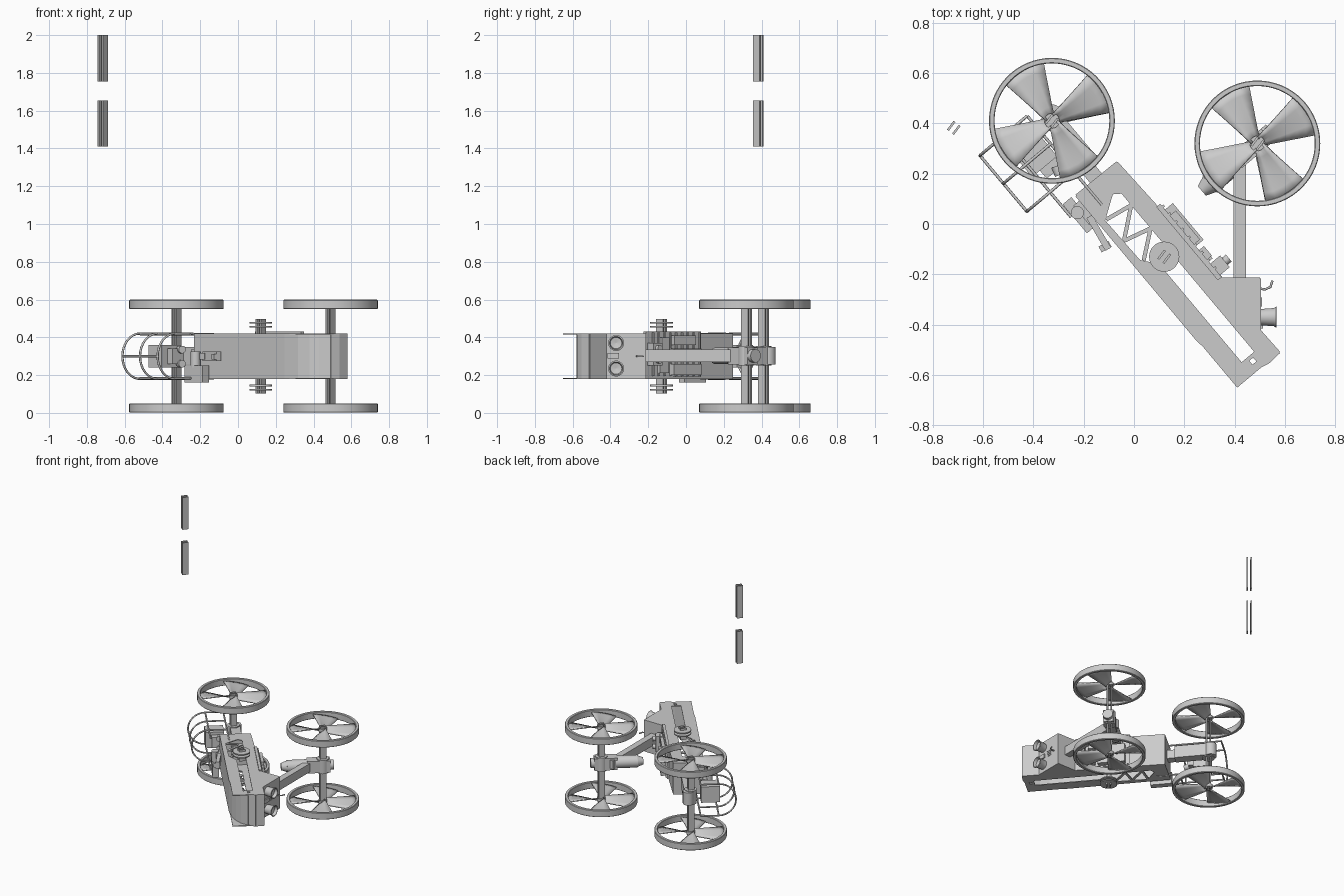
import bpy, bmesh, math
from mathutils import Vector, Matrix

if "Cube" in bpy.data.objects:
    bpy.data.objects.remove(bpy.data.objects["Cube"])

A = math.radians(-50)                      # body axis direction in plan
U = Vector((math.cos(A), math.sin(A), 0))
V = Vector((-math.sin(A), math.cos(A), 0))
O = Vector((-0.23, 0.113, 0))
Z0, Z1, ZM = 0.18, 0.42, 0.30


def loc(u, v, z=0):
    return O + U * u + V * v + Vector((0, 0, z))


def finish(bm, name, smooth=False):
    bmesh.ops.recalc_face_normals(bm, faces=bm.faces)
    me = bpy.data.meshes.new(name)
    bm.to_mesh(me)
    bm.free()
    ob = bpy.data.objects.new(name, me)
    bpy.context.collection.objects.link(ob)
    if smooth:
        bpy.context.view_layer.objects.active = ob
        ob.select_set(True)
        bpy.ops.object.shade_smooth_by_angle()
        ob.select_set(False)
    return ob


def box(name, c, size, ang=A):
    bm = bmesh.new()
    m = Matrix.Translation(c) @ Matrix.Rotation(ang, 4, 'Z') @ Matrix.Diagonal((*size, 1))
    bmesh.ops.create_cube(bm, size=1, matrix=m)
    return finish(bm, name)


def lbox(name, u0, u1, v0, v1, z0, z1):
    return box(name, loc((u0 + u1) / 2, (v0 + v1) / 2, (z0 + z1) / 2), (u1 - u0, v1 - v0, z1 - z0))


def cyl(name, a, b, r, r2=None, n=32):
    a, b = Vector(a), Vector(b)
    d = b - a
    bm = bmesh.new()
    m = Matrix.Translation((a + b) / 2) @ d.to_track_quat('Z', 'Y').to_matrix().to_4x4()
    bmesh.ops.create_cone(bm, cap_ends=True, segments=n, radius1=r, radius2=r2 or r, depth=d.length, matrix=m)
    return finish(bm, name, True)


def lathe(name, c, prof, axis=(0, 0, 1), n=64):
    # closed profile of (radius, height) spun about an axis
    bm = bmesh.new()
    vs = [bm.verts.new((r, 0, z)) for r, z in prof]
    es = [bm.edges.new((vs[i], vs[(i + 1) % len(vs)])) for i in range(len(vs))]
    bmesh.ops.spin(bm, geom=vs + es, cent=(0, 0, 0), axis=(0, 0, 1), angle=math.tau, steps=n)
    bmesh.ops.remove_doubles(bm, verts=bm.verts, dist=1e-5)
    bm.transform(Matrix.Translation(c) @ Vector(axis).to_track_quat('Z', 'Y').to_matrix().to_4x4())
    return finish(bm, name, True)


def wall(name, pts, t=0.008, z0=Z0, z1=Z1):
    for a, b in zip(pts, pts[1:]):
        d = Vector(b) - Vector(a)
        m = (Vector(a) + Vector(b)) / 2
        box(name, (m.x, m.y, (z0 + z1) / 2), (d.length, t, z1 - z0), math.atan2(d.y, d.x))


def tube(name, pts, r, closed=False):
    cu = bpy.data.curves.new(name, 'CURVE')
    cu.dimensions, cu.bevel_depth, cu.bevel_resolution, cu.use_fill_caps = '3D', r, 2, True
    sp = cu.splines.new('POLY')
    sp.points.add(len(pts) - 1)
    for p, q in zip(sp.points, pts):
        p.co = (*q, 1)
    sp.use_cyclic_u = closed
    ob = bpy.data.objects.new(name, cu)
    bpy.context.collection.objects.link(ob)


# side plates with the long slot
outline = [(-0.23, 0.113), (0.41, -0.65), (0.577, -0.51), (0.50, -0.423), (0.50, -0.217), (0.35, -0.217), (-0.068, 0.245)]
slot = [loc(*p).xy for p in ((0.09, 0.115), (0.11, 0.143), (0.93, 0.143), (0.93, 0.078), (0.42, 0.078), (0.36, 0.03), (0.15, 0.025))]
hole = [loc(u, v).xy for u, v in ((0.945, 0.105), (0.965, 0.105), (0.965, 0.125), (0.945, 0.125))]
for z in (Z0 + 0.003, Z1 - 0.003):
    cu = bpy.data.curves.new("body_side_plate", 'CURVE')
    cu.dimensions, cu.fill_mode, cu.extrude = '2D', 'BOTH', 0.003
    for ring in (outline, slot, hole):
        sp = cu.splines.new('POLY')
        sp.points.add(len(ring) - 1)
        for p, q in zip(sp.points, ring):
            p.co = (q[0], q[1], 0, 1)
        sp.use_cyclic_u = True
    ob = bpy.data.objects.new("body_side_plate", cu)
    ob.location.z = z
    bpy.context.collection.objects.link(ob)
    # truss bars across the slot
    for a, b in (((0.15, 0.03), (0.17, 0.143)), ((0.17, 0.143), (0.26, 0.03)), ((0.26, 0.03), (0.29, 0.143)), ((0.29, 0.143), (0.37, 0.04))):
        wall("truss_bar", [loc(*a).xy, loc(*b).xy], 0.016, z - 0.004, z + 0.004)

# body walls and curved front scoop
wall("body_wall", [(0.25, -0.46), outline[0], outline[6], outline[5], outline[4], outline[3], outline[2]])
wall("front_scoop", [(0.25, -0.46), (0.32, -0.525), (0.38, -0.56), (0.43, -0.575), (0.49, -0.573), (0.535, -0.55), (0.577, -0.51)])


# slat pairs used as axles, plus the loose spare ones
def slats(name, x, y, z0, z1):
    a = math.radians(53)
    for s in (-1, 1):
        box(name, (x + s * 0.013 * math.sin(a), y - s * 0.013 * math.cos(a), (z0 + z1) / 2), (0.044, 0.009, z1 - z0), a)


def wheel(x, y, zc):
    lathe("wheel_rim", (x, y, zc), [(0.25, -0.022), (0.25, 0.022), (0.247, 0.025), (0.231, 0.025), (0.228, 0.022), (0.228, -0.022), (0.231, -0.025), (0.247, -0.025)])
    cyl("wheel_hub", (x, y, zc - 0.012), (x, y, zc + 0.012), 0.03)
    bm = bmesh.new()
    for k in range(4):
        a = math.radians(30 + 90 * k)
        e, f = Vector((math.cos(a), math.sin(a), 0)), Vector((-math.sin(a), math.cos(a), 0))
        rows = []
        for i in range(7):
            t = i / 6
            r, half = 0.02 + 0.215 * t, 0.33 * t + 0.5 * (1 - t) ** 2
            w = 0.018 + 0.07 * t
            rows.append([bm.verts.new(Vector((x, y, zc)) + e * math.sqrt(max(r * r - (w * s) ** 2, 1e-6)) + f * w * s + Vector((0, 0, 0.018 * s * (1 - 0.3 * t)))) for s in (-1, -0.5, 0, 0.5, 1)])
        for p, q in zip(rows, rows[1:]):
            for j in range(4):
                bm.faces.new((p[j], p[j + 1], q[j + 1], q[j]))
    ob = finish(bm, "wheel_blades", True)
    ob.modifiers.new("thick", 'SOLIDIFY').thickness = 0.008


hubs = [(-0.326, 0.41), (0.49, 0.32)]
for x, y in hubs:
    for zc in (0.026, 0.574):
        wheel(x, y, zc)
    for z0 in (0.002, 0.35):
        slats("axle_slat", x, y, z0, z0 + 0.248)
    cyl("hub_core", (x, y, 0.25), (x, y, 0.355), 0.042)
for z0 in (1.41, 1.755):
    slats("loose_slat", -0.716, 0.382, z0, z0 + 0.245)

# rear wheel gearbox and arm to the body
box("rear_gearbox", (-0.25, 0.335, 0.302), (0.25, 0.07, 0.092))
cyl("rear_gearbox_end", (-0.326, 0.435, 0.255), (-0.326, 0.435, 0.35), 0.04)
lbox("rear_arm", -0.12, 0.02, 0.075, 0.135, 0.27, 0.335)

# front wheel motor and leg
d = Vector((0.76, 0.65, 0))
c = Vector((0.49, 0.32, 0.302))
box("front_gearbox", c - d * 0.03, (0.16, 0.07, 0.09), math.atan2(d.y, d.x))
cyl("front_motor", c - d * 0.25, c - d * 0.1, 0.044)
cyl("front_motor_nose", c - d * 0.29, c - d * 0.25, 0.025, 0.04)
cyl("front_gearbox_cap", c + d * 0.04, c + d * 0.075, 0.035)
box("front_leg", (0.42, 0.04, 0.302), (0.048, 0.54, 0.065), 0)

# side discs on a slat axle
for s in (-1, 1):
    for h in (0.155, 0.178):
        cyl("side_disc", (0.12, -0.13, ZM + s * h - 0.004), (0.12, -0.13, ZM + s * h + 0.004), 0.06)
    lo, hi = sorted((ZM + s * 0.11, ZM + s * 0.197))
    slats("disc_axle", 0.12, -0.13, lo, hi)

# twin lamps, vents and hook on the front face
for z in (0.235, 0.37):
    lathe("lamp", (0.5, -0.37, z), [(0.032, 0), (0.036, 0.055), (0.042, 0.065), (0.035, 0.067), (0.03, 0.045), (0.001, 0.04), (0.001, 0)], (1, 0, 0), 32)
for i in range(4):
    box("vent_slat", (0.505, -0.31, 0.285 + i * 0.013), (0.006, 0.035, 0.006), 0)
box("face_panel", (0.506, -0.385, 0.302), (0.012, 0.06, 0.03), 0)
tube("hook", [(0.49, -0.255, ZM), (0.52, -0.26, ZM), (0.542, -0.25, ZM), (0.55, -0.225, ZM)], 0.005)

# equipment board on the upper face
lbox("equipment_board", 0.24, 0.62, 0.215, 0.235, 0.19, 0.43)
for u0, u1, v1, z0, z1 in ((0.27, 0.46, 0.275, 0.2, 0.26), (0.27, 0.46, 0.275, 0.27, 0.34), (0.3, 0.45, 0.265, 0.36, 0.41),
                           (0.48, 0.54, 0.255, 0.21, 0.3), (0.48, 0.53, 0.26, 0.33, 0.4), (0.55, 0.61, 0.285, 0.25, 0.37)):
    lbox("equipment_box", u0, u1, 0.23, v1, z0, z1)
for i in range(9):
    lbox("board_fin", 0.25 + i * 0.04, 0.26 + i * 0.04, 0.235, 0.243, 0.195, 0.425)
for z in (0.28, 0.34):
    cyl("equipment_knob", loc(0.58, 0.28, z), loc(0.58, 0.305, z), 0.018, n=20)

# rear guard: three hoops joined by long bars
base = Vector((-0.612, 0.272, ZM))
for k in range(3):
    p = base + U * (0.145 * k)
    pts = [p + V * 0.245 + Vector((0, 0, 0.12))]
    for i in range(17):
        a = math.pi / 2 + math.pi * i / 16
        pts.append(p + V * (0.12 + 0.12 * math.cos(a)) + Vector((0, 0, 0.12 * math.sin(a))))
    pts.append(p + V * 0.245 - Vector((0, 0, 0.12)))
    tube("guard_hoop", pts, 0.006)
for v, z, ln in ((0, 0, 0.29), (0.12, 0.117, 0.42), (0.12, -0.117, 0.42), (0.245, 0.117, 0.46), (0.245, -0.117, 0.46)):
    p = base + V * v + Vector((0, 0, z))
    tube("guard_bar", [p, p + U * ln], 0.006)

# rear payload inside the guard
box("payload_box", (-0.39, 0.27, 0.3), (0.11, 0.13, 0.12))
box("payload_core", (-0.345, 0.24, 0.3), (0.09, 0.08, 0.08))
for z in (0.26, 0.335):
    cyl("payload_lens", (-0.31, 0.23, z), (-0.325 + 0.03, 0.195, z), 0.02, n=20)

# gripper unit under the rear end
box("gripper_base", (-0.218, 0.035, 0.205), (0.15, 0.045, 0.09))
cyl("gripper_joint", (-0.225, 0.045, 0.24), (-0.225, 0.045, 0.325), 0.026, n=24)
box("gripper_link", (-0.19, 0.05, 0.3), (0.1, 0.05, 0.035))
box("gripper_arm", (-0.14, -0.035, 0.3), (0.15, 0.026, 0.05), math.radians(-60))
box("gripper_tip", (-0.115, -0.09, 0.298), (0.045, 0.026, 0.03), math.radians(30))
